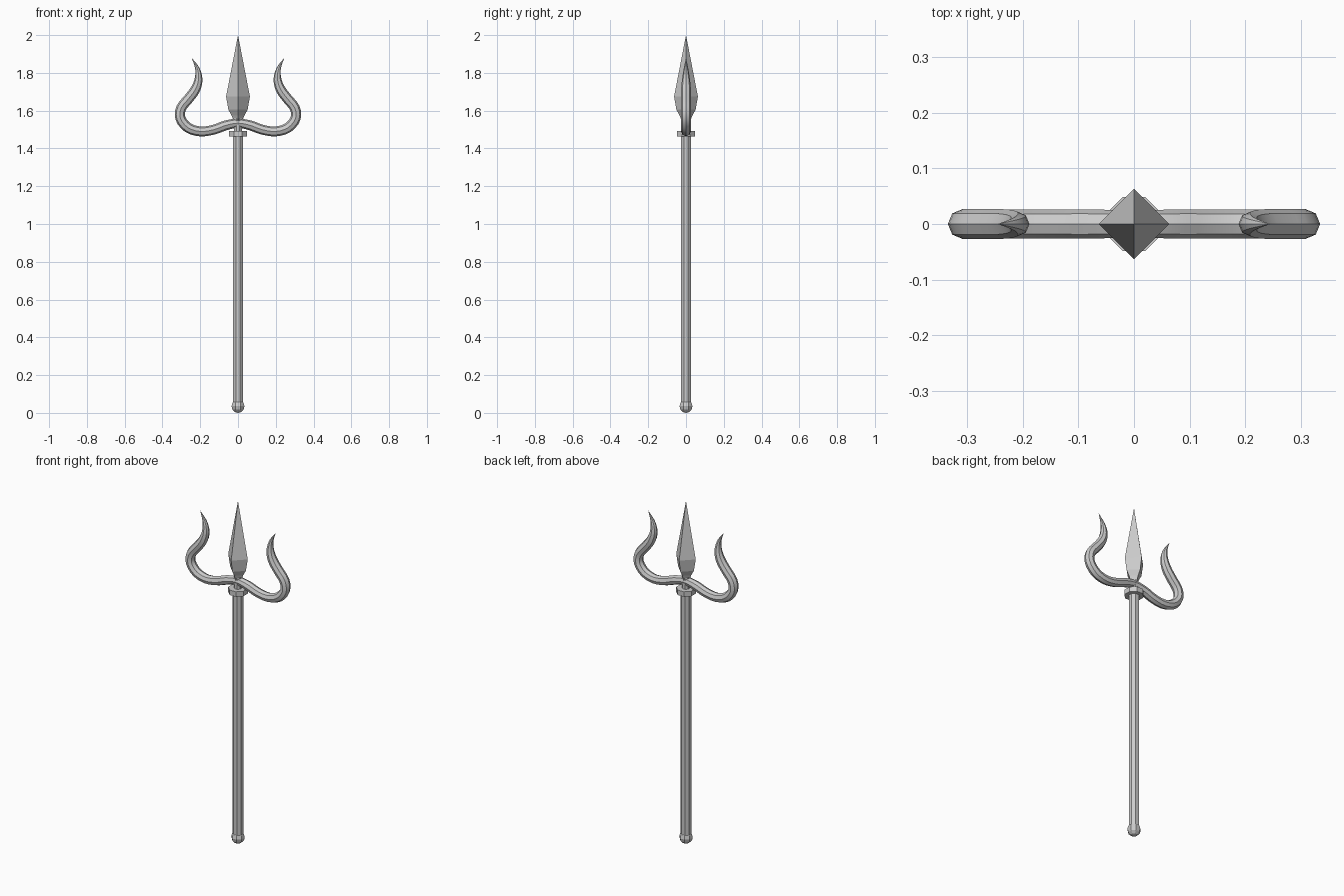
import bpy, bmesh
from math import pi, cos, sin, radians
from mathutils import Vector

if "Cube" in bpy.data.objects:
    bpy.data.objects.remove(bpy.data.objects["Cube"])


def make_mesh(name, rings, smooth=None):
    """Skin a list of vertex rings into a capped tube."""
    bm = bmesh.new()
    loops = [[bm.verts.new(p) for p in ring] for ring in rings]
    n = len(rings[0])
    for a, b in zip(loops, loops[1:]):
        for i in range(n):
            j = (i + 1) % n
            bm.faces.new((a[i], a[j], b[j], b[i]))
    bm.faces.new(loops[0][::-1])
    bm.faces.new(loops[-1])
    bmesh.ops.remove_doubles(bm, verts=bm.verts, dist=1e-5)
    bmesh.ops.recalc_face_normals(bm, faces=bm.faces)
    me = bpy.data.meshes.new(name)
    bm.to_mesh(me)
    bm.free()
    ob = bpy.data.objects.new(name, me)
    bpy.context.collection.objects.link(ob)
    if smooth:
        bpy.ops.object.select_all(action='DESELECT')
        ob.select_set(True)
        bpy.context.view_layer.objects.active = ob
        bpy.ops.object.shade_smooth_by_angle(angle=radians(smooth))
    return ob


def lathe(name, profile, sides, turn):
    """Faceted turned part from (radius, z) pairs."""
    angles = [turn + 2 * pi * i / sides for i in range(sides)]
    return make_mesh(name, [[(r * cos(a), r * sin(a), z) for a in angles]
                            for r, z in profile])


def spline(pts, steps):
    """Catmull-Rom interpolation of 3-vectors."""
    p = [2 * pts[0] - pts[1]] + pts + [2 * pts[-1] - pts[-2]]
    out = []
    for i in range(1, len(p) - 2):
        a, b, c, d = p[i - 1:i + 3]
        for s in range(steps):
            t = s / steps
            out.append(0.5 * (2 * b + (c - a) * t + (2 * a - 5 * b + 4 * c - d) * t**2
                              + (3 * b - a - 3 * c + d) * t**3))
    return out + [pts[-1]]


# Octagonal shaft, end knob and collar
lathe("shaft", [(0.029, 0.03), (0.029, 1.48)], 8, pi / 8)
knob = [(0.037 * sin(pi * k / 6), 0.036 - 0.036 * cos(pi * k / 6)) for k in range(1, 6)]
lathe("end_knob", [(0.0001, 0.0)] + knob + [(0.0001, 0.072)], 8, pi / 8)
lathe("collar", [(0.053, 1.464), (0.053, 1.493)], 8, pi / 8)

# Narrow neck and four-sided spear blade
lathe("neck", [(0.022, 1.49), (0.022, 1.56)], 8, pi / 8)
lathe("spear_blade", [(0.02, 1.54), (0.034, 1.575), (0.051, 1.605),
                      (0.063, 1.675), (0.0001, 2.0)], 4, 0)

# Curved side prongs: half path as (x, z, radius), mirrored across the centre
half = [(0.065, 1.522, 0.026), (0.13, 1.499, 0.026), (0.20, 1.490, 0.026),
        (0.265, 1.510, 0.027), (0.305, 1.560, 0.027), (0.300, 1.615, 0.027),
        (0.262, 1.663, 0.027), (0.226, 1.712, 0.026), (0.209, 1.765, 0.021),
        (0.215, 1.822, 0.012), (0.244, 1.878, 0.0003)]
path = [Vector((-x, z, r)) for x, z, r in half[::-1]]
path += [Vector((0, 1.534, 0.024))] + [Vector(p) for p in half]
path = spline(path, 3)
rings = []
for i, p in enumerate(path):
    d = path[min(i + 1, len(path) - 1)] - path[max(i - 1, 0)]
    normal = Vector((-d.y, 0, d.x)).normalized()
    centre, r = Vector((p.x, 0, p.y)), max(p.z, 0.0003)
    rings.append([centre + normal * r * cos(k * pi / 4) + Vector((0, r * sin(k * pi / 4), 0))
                  for k in range(8)])
make_mesh("side_prongs", rings, 30)
